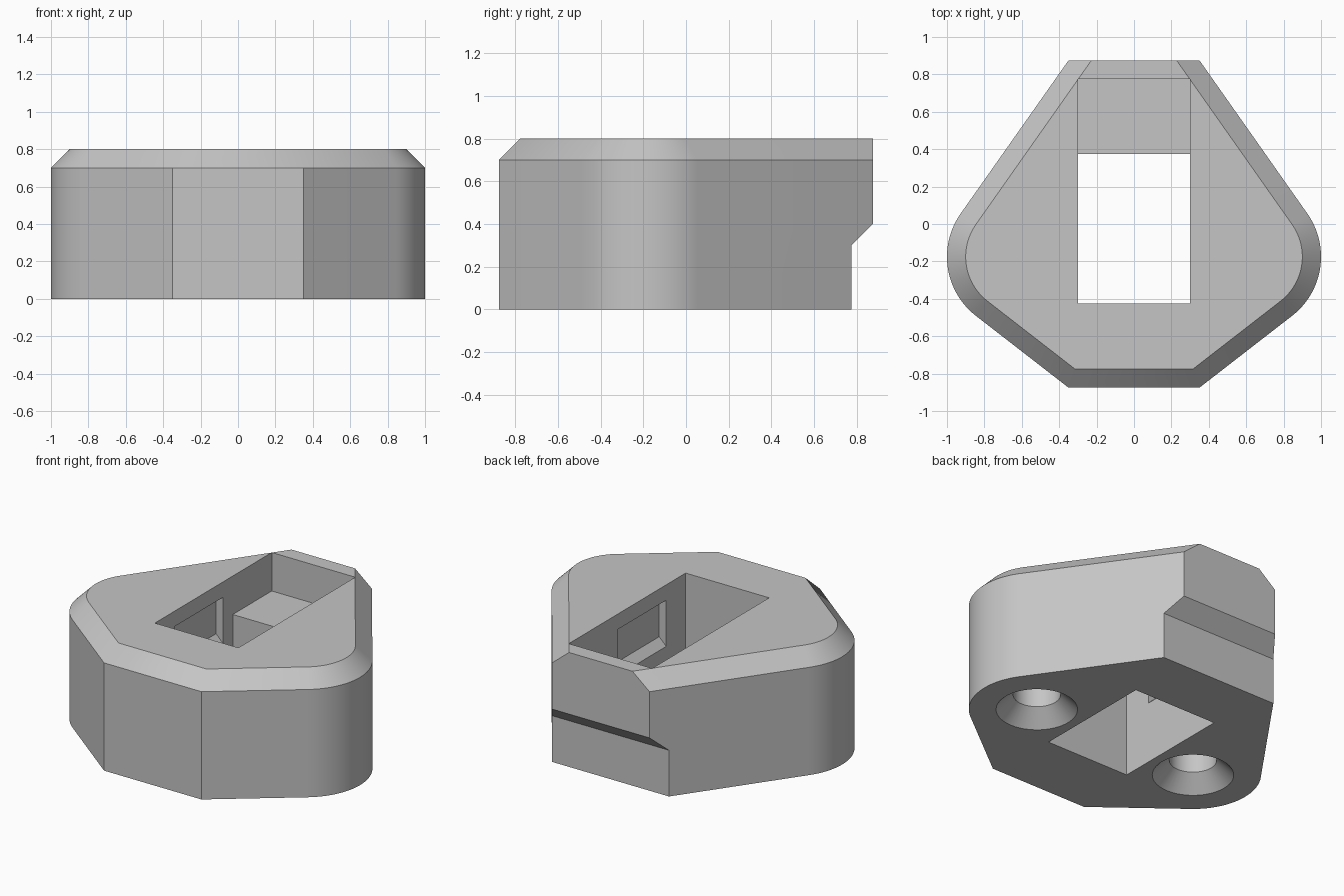
import bpy, bmesh
from math import sin, cos, atan2, acos, hypot, pi

cube = bpy.data.objects.get("Cube")
if cube:
    bpy.data.objects.remove(cube, do_unlink=True)

grey = bpy.data.materials.new("light_grey")
grey.use_nodes = True
colour = (0.56, 0.56, 0.56, 1)
grey.diffuse_color = colour
grey.node_tree.nodes["Principled BSDF"].inputs["Base Color"].default_value = colour


def loft(name, rings):
    """Closed solid skinned through matching rings of points."""
    bm = bmesh.new()
    loops = [[bm.verts.new(p) for p in ring] for ring in rings]
    n = len(loops[0])
    for a, b in zip(loops, loops[1:]):
        for i in range(n):
            j = (i + 1) % n
            bm.faces.new((a[i], a[j], b[j], b[i]))
    bm.faces.new(loops[0])
    bm.faces.new(loops[-1])
    bmesh.ops.recalc_face_normals(bm, faces=bm.faces)
    mesh = bpy.data.meshes.new(name)
    bm.to_mesh(mesh)
    bm.free()
    mesh.materials.append(grey)
    obj = bpy.data.objects.new(name, mesh)
    bpy.context.collection.objects.link(obj)
    return obj


# Plan of the block: flat front and back, tangent sides round two bosses
CX, CY, R, HALF, END = 0.6, -0.175, 0.4, 0.35, 0.875


def tangent_angle(y, side):
    dx, dy = HALF - CX, y - CY
    return atan2(dy, dx) - side * acos(R / hypot(dx, dy))


UPPER, LOWER = tangent_angle(END, 1), tangent_angle(-END, -1)


def outline(inset, z, steps=28):
    r = R - inset

    def corner(angle, y):
        return CX + (r - sin(angle) * (y - CY)) / cos(angle), y

    half = [corner(LOWER, inset - END)]
    for i in range(steps + 1):
        a = LOWER + (UPPER - LOWER) * i / steps
        half.append((CX + r * cos(a), CY + r * sin(a)))
    half.append(corner(UPPER, END))
    whole = half + [(-x, y) for x, y in reversed(half)]
    return [(x, y, z) for x, y in whole]


body = loft("mount_body", [outline(0, 0), outline(0, 0.7), outline(0.1, 0.8)])


# Prisms cut along x (from a y-z profile) and along y (from an x-z profile)
def prism_x(name, profile, half):
    return loft(name, [[(x, y, z) for y, z in profile] for x in (-half, half)])


def prism_y(name, profile, y0, y1):
    return loft(name, [[(x, y, z) for x, z in profile] for y in (y0, y1)])


def circle(cx, r, z, n=48):
    return [(cx + r * cos(2 * pi * i / n), CY + r * sin(2 * pi * i / n), z)
            for i in range(n)]


cutters = [
    # Through opening with a raised ledge at the back
    prism_x("pocket_cutter", [(-0.425, -0.1), (0.375, -0.1), (0.375, 0.55),
                              (0.775, 0.55), (0.775, 0.9), (-0.425, 0.9)], 0.3),
    # Shallow recesses in both side walls
    prism_y("recess_cutter", [(-0.3, 0.4), (0.3, 0.4), (0.35, 0.45),
                              (0.35, 0.7), (-0.35, 0.7), (-0.35, 0.45)], -0.225, 0.275),
    # Undercut low on the back face
    prism_x("undercut_cutter", [(0.775, -0.1), (0.775, 0.3), (0.975, 0.5),
                                (0.975, -0.1)], 1),
]
# Countersunk blind screw holes from below
for side, label in ((1, "left"), (-1, "right")):
    x = side * CX
    cutters.append(loft(label + "_screw_cutter", [
        circle(x, 0.24, -0.1), circle(x, 0.24, 0), circle(x, 0.14, 0.1),
        circle(x, 0.14, 0.6)]))

bpy.ops.object.select_all(action="DESELECT")
bpy.context.view_layer.objects.active = body
body.select_set(True)
for cutter in cutters:
    cutter.hide_render = True
    mod = body.modifiers.new(cutter.name, "BOOLEAN")
    mod.operation = "DIFFERENCE"
    mod.solver = "EXACT"
    mod.object = cutter
    bpy.ops.object.modifier_apply(modifier=mod.name)
    bpy.data.objects.remove(cutter, do_unlink=True)

bpy.ops.object.shade_smooth_by_angle(angle=pi / 6)
